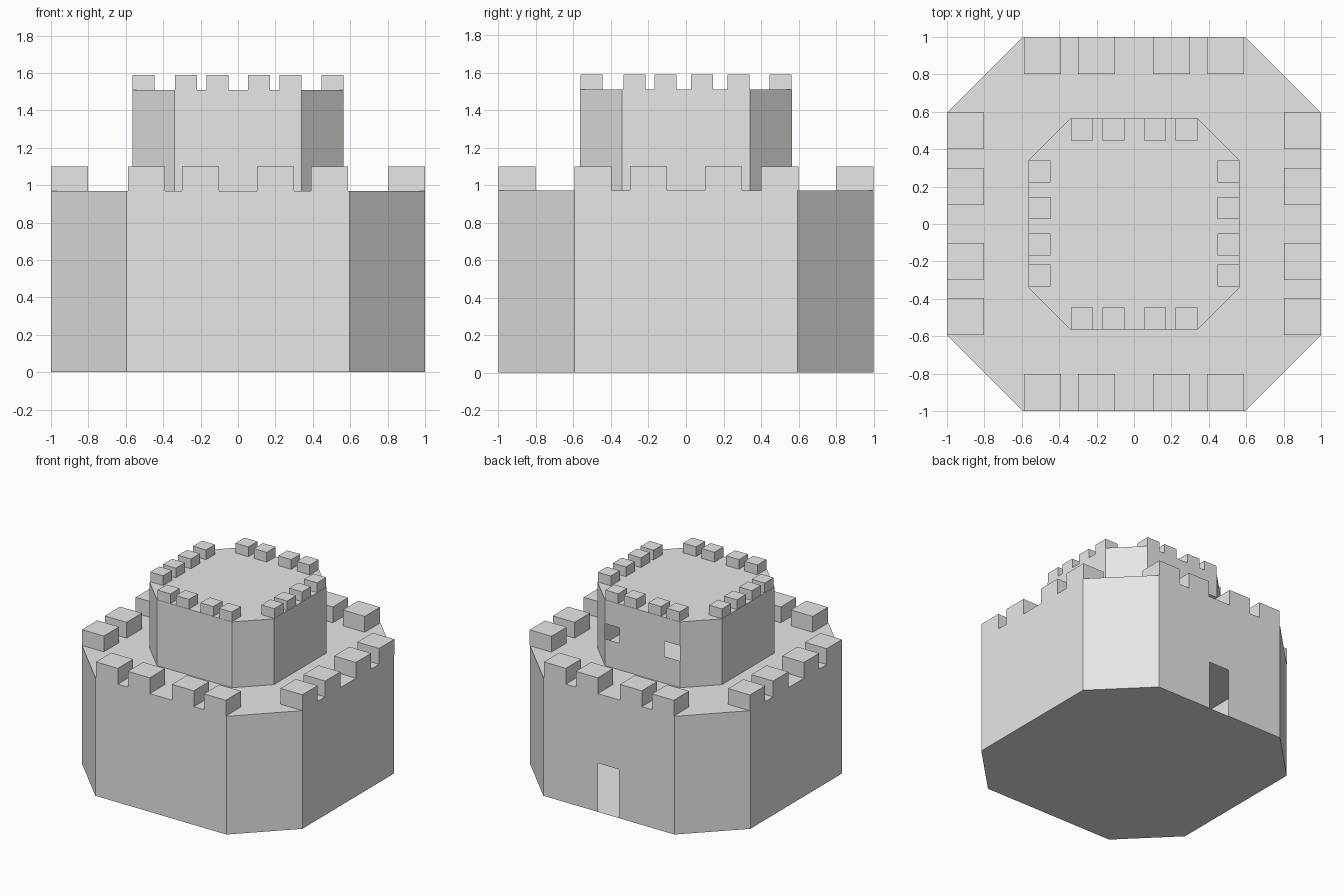
import bpy
import bmesh
from mathutils import Vector

cube = bpy.data.objects.get("Cube")
if cube:
    bpy.data.objects.remove(cube, do_unlink=True)

# Single stone colour
stone = bpy.data.materials.new("grey_stone")
stone.use_nodes = True
GREY = (0.8, 0.8, 0.8, 1.0)
stone.diffuse_color = GREY
stone.node_tree.nodes["Principled BSDF"].inputs["Base Color"].default_value = GREY


def finish(name, bm):
    """Turn a bmesh into a flat-shaded stone object."""
    mesh = bpy.data.meshes.new(name)
    bm.to_mesh(mesh)
    bm.free()
    mesh.materials.append(stone)
    obj = bpy.data.objects.new(name, mesh)
    bpy.context.collection.objects.link(obj)
    return obj


def octagon_shell(name, half, side, z0, z1, floor, cuts, is_opening):
    """Hollow eight-sided tower; openings are cut out of its back wall."""
    bm = bmesh.new()
    outline = [(side, -half), (half, -side), (half, side), (side, half),
               (-side, half), (-half, side), (-half, -side), (-side, -half)]
    low = [bm.verts.new((x, y, z0)) for x, y in outline]
    high = [bm.verts.new((x, y, z1)) for x, y in outline]
    bm.faces.new(high)
    if floor:
        bm.faces.new(low[::-1])
    for i in range(8):
        j = (i + 1) % 8
        bm.faces.new((low[i], low[j], high[j], high[i]))
    bm.normal_update()

    def back_faces():
        return [f for f in bm.faces if f.normal.y > 0.99]

    # Slice the back wall along the edges of the openings
    for axis, value in cuts:
        faces = back_faces()
        edges = {e for f in faces for e in f.edges}
        verts = {v for f in faces for v in f.verts}
        normal = Vector((1, 0, 0)) if axis == "x" else Vector((0, 0, 1))
        bmesh.ops.bisect_plane(bm, geom=faces + list(edges) + list(verts),
                               plane_co=normal * value, plane_no=normal)
        bm.normal_update()
    holes = [f for f in back_faces() if is_opening(f.calc_center_median())]
    bmesh.ops.delete(bm, geom=holes, context="FACES")
    return finish(name, bm)


def battlements(name, half, size, z0, height, row, column):
    """Square merlons flush with the four straight walls."""
    bm = bmesh.new()
    inset = half - size / 2
    spots = [(x, s * inset) for s in (-1, 1) for x in row]
    spots += [(s * inset, y) for s in (-1, 1) for y in column]
    for x, y in spots:
        block = bmesh.ops.create_cube(bm, size=1)["verts"]
        bmesh.ops.scale(bm, vec=(size, size, height), verts=block)
        bmesh.ops.translate(bm, vec=(x, y, z0 + height / 2), verts=block)
    return finish(name, bm)


# Wide lower keep with a doorway at the back
octagon_shell("lower_keep", 1.0, 0.595, 0.0, 0.97, True,
              [("x", -0.09), ("x", 0.1), ("z", 0.4)],
              lambda c: -0.09 < c.x < 0.1 and c.z < 0.4)
battlements("lower_battlements", 1.0, 0.198, 0.97, 0.13,
            (-0.49, -0.2, 0.2, 0.49), (-0.495, -0.2, 0.2, 0.5))

# Narrow upper tower with two corner windows at the back
octagon_shell("upper_tower", 0.565, 0.34, 0.97, 1.51, False,
              [("x", -0.2), ("x", 0.21), ("z", 1.19), ("z", 1.315)],
              lambda c: not -0.2 < c.x < 0.21 and 1.19 < c.z < 1.315)
battlements("upper_battlements", 0.563, 0.117, 1.51, 0.08,
            (-0.277, -0.11, 0.112, 0.28), (-0.275, -0.11, 0.085, 0.28))
